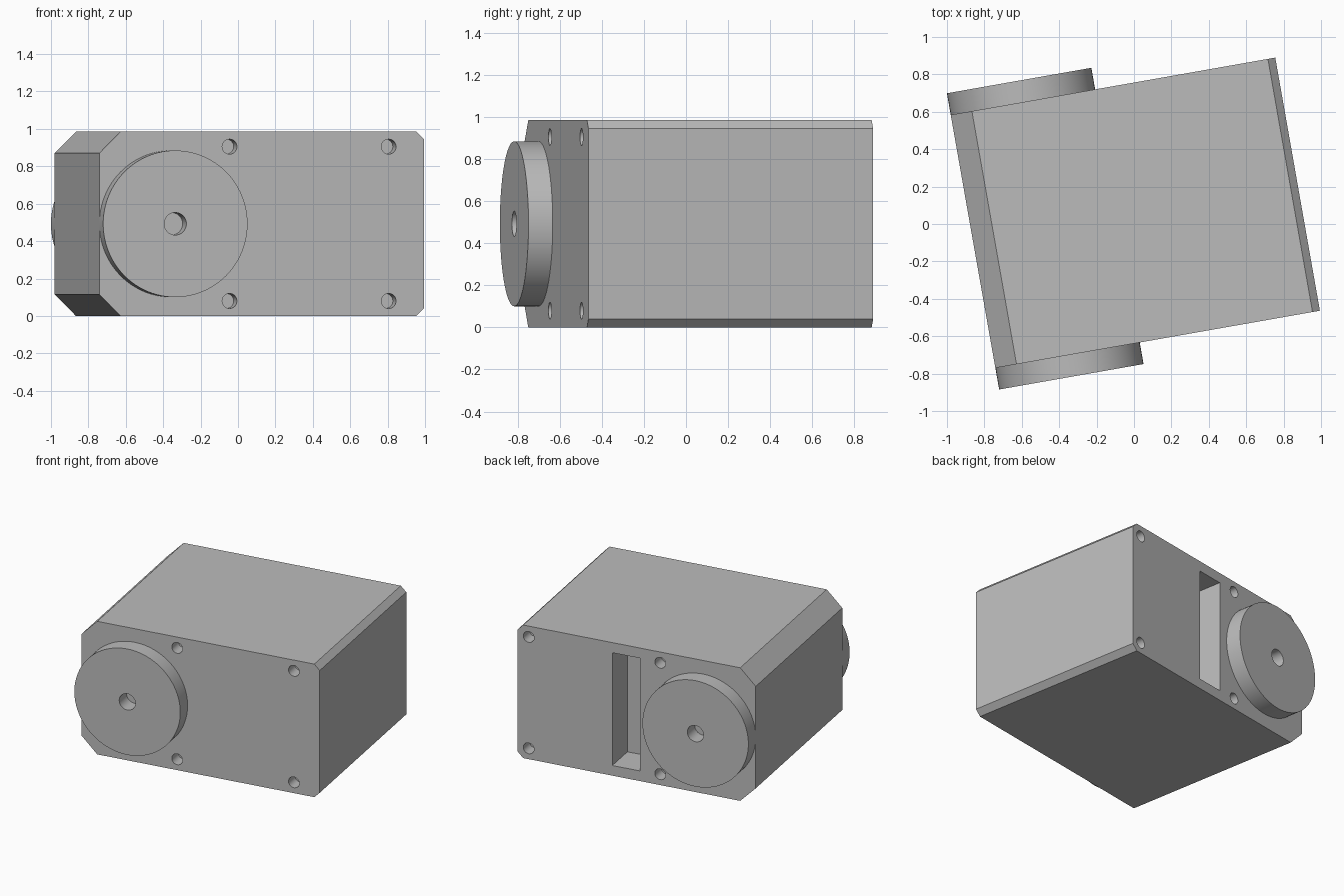
import bpy
import bmesh
from math import radians
from mathutils import Matrix, Vector

cube = bpy.data.objects.get("Cube")
if cube:
    bpy.data.objects.remove(cube, do_unlink=True)

# Housing dimensions, in its own frame
HALF_X, HALF_Y, HEIGHT = 0.881, 0.687, 0.985
BIG, SMALL = 0.115, 0.04
HORN_X, HORN_R, HORN_T = -0.489, 0.392, 0.117
MID_Z = HEIGHT / 2
FRAME = Matrix.Translation((0.007, 0.06, 0)) @ Matrix.Rotation(radians(10), 4, "Z")

grey = bpy.data.materials.new("plain grey")
grey.use_nodes = True
grey.diffuse_color = (0.5, 0.5, 0.5, 1)
grey.node_tree.nodes["Principled BSDF"].inputs["Base Color"].default_value = (0.5, 0.5, 0.5, 1)


def make_object(name, bm):
    bmesh.ops.recalc_face_normals(bm, faces=bm.faces)
    mesh = bpy.data.meshes.new(name)
    bm.to_mesh(mesh)
    bm.free()
    mesh.materials.append(grey)
    obj = bpy.data.objects.new(name, mesh)
    bpy.context.collection.objects.link(obj)
    obj.matrix_world = FRAME
    return obj


def cylinder(name, x, y, z, radius, length, sides):
    bm = bmesh.new()
    place = Matrix.Translation((x, y, z)) @ Matrix.Rotation(radians(90), 4, "X")
    bmesh.ops.create_cone(bm, cap_ends=True, segments=sides, radius1=radius,
                          radius2=radius, depth=length, matrix=place)
    return make_object(name, bm)


def cut(target, cutter):
    cutter.hide_render = True
    bpy.context.view_layer.update()
    mod = target.modifiers.new("cut", "BOOLEAN")
    mod.operation = "DIFFERENCE"
    mod.solver = "EXACT"
    mod.object = cutter
    bpy.ops.object.select_all(action="DESELECT")
    bpy.context.view_layer.objects.active = target
    target.select_set(True)
    bpy.ops.object.modifier_apply(modifier=mod.name)
    bpy.data.objects.remove(cutter, do_unlink=True)


# Housing: chamfered end profile extruded from front to back
outline = []
for sx, sz, c, flip in ((-1, 0, BIG, False), (1, 0, SMALL, True),
                        (1, 1, SMALL, False), (-1, 1, BIG, True)):
    x, z = sx * HALF_X, sz * HEIGHT
    inward = 1 if sz == 0 else -1
    corner = [(x, z + inward * c), (x - sx * c, z)]
    outline += corner[::-1] if flip else corner
bm = bmesh.new()
face = bm.faces.new([bm.verts.new((x, -HALF_Y, z)) for x, z in outline])
walls = bmesh.ops.extrude_face_region(bm, geom=[face])
new_verts = [g for g in walls["geom"] if isinstance(g, bmesh.types.BMVert)]
bmesh.ops.translate(bm, verts=new_verts, vec=Vector((0, 2 * HALF_Y, 0)))
housing = make_object("housing", bm)

# Blind screw holes on the front and back
for side, columns in ((-1, (-0.174, 0.69)), (1, (-0.174, 0.8))):
    for x in columns:
        for z in (0.08, HEIGHT - 0.08):
            cut(housing, cylinder("drill", x, side * HALF_Y, z, 0.04, 0.2, 32))

# Cable slot in the back
bm = bmesh.new()
bmesh.ops.create_cube(bm, size=1, matrix=Matrix.Translation((0.078, HALF_Y, MID_Z))
                      @ Matrix.Diagonal((0.206, 0.48, 0.835, 1)))
cut(housing, make_object("slot_cutter", bm))

# Round horns with a centre hole
parts = [housing]
for side, name in ((-1, "front_horn"), (1, "back_horn")):
    y = side * (HALF_Y + HORN_T / 2)
    horn = cylinder(name, HORN_X, y, MID_Z, HORN_R, HORN_T, 96)
    cut(horn, cylinder("drill", HORN_X, y, MID_Z, 0.06, 0.3, 48))
    parts.append(horn)

bpy.ops.object.select_all(action="DESELECT")
for part in parts:
    part.select_set(True)
bpy.context.view_layer.objects.active = housing
bpy.ops.object.shade_smooth_by_angle(angle=radians(30))
